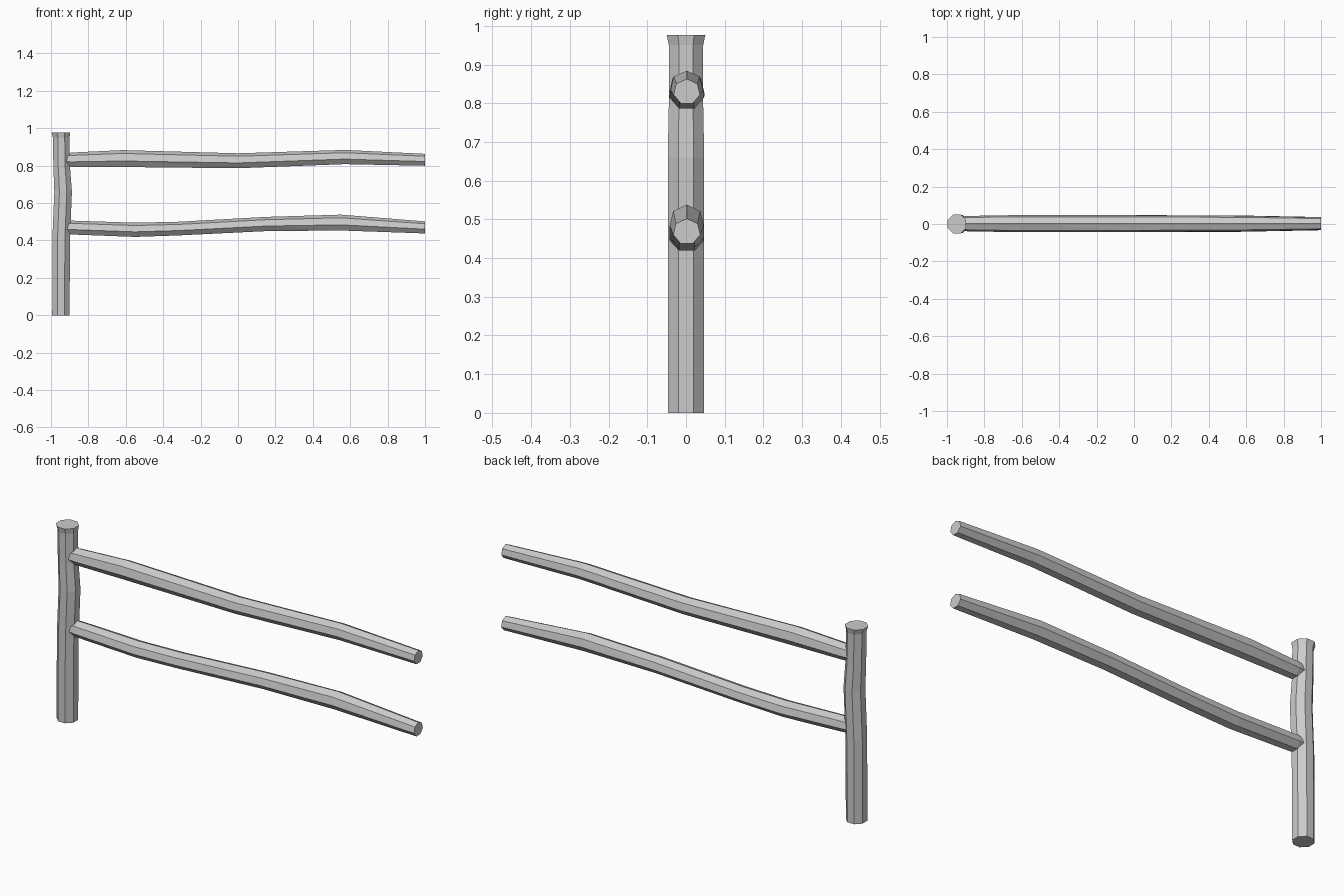
import bpy
import bmesh
from math import cos, sin, tau
from mathutils import Vector

cube = bpy.data.objects.get("Cube")
if cube:
    bpy.data.objects.remove(cube, do_unlink=True)

wood = bpy.data.materials.new("weathered_grey")
wood.use_nodes = True
grey = (0.6, 0.6, 0.6, 1)
wood.diffuse_color = grey
wood.node_tree.nodes["Principled BSDF"].inputs["Base Color"].default_value = grey


def log(name, stations, axis, sides, turn=0.0):
    """Loft a faceted log through (centre, radius_a, radius_b) stations."""
    bm = bmesh.new()
    rings = []
    for centre, ra, rb in stations:
        ring = []
        for i in range(sides):
            a = turn + tau * i / sides
            u, v = ra * cos(a), rb * sin(a)
            offset = Vector((u, v, 0)) if axis == "Z" else Vector((0, u, v))
            ring.append(bm.verts.new(Vector(centre) + offset))
        rings.append(ring)
    for low, high in zip(rings, rings[1:]):
        for i in range(sides):
            j = (i + 1) % sides
            # Split each panel for the hand-hewn facets
            bm.faces.new((low[i], low[j], high[j]))
            bm.faces.new((low[i], high[j], high[i]))
    bm.faces.new(rings[0][::-1])
    bm.faces.new(rings[-1])
    bmesh.ops.recalc_face_normals(bm, faces=bm.faces)
    mesh = bpy.data.meshes.new(name)
    bm.to_mesh(mesh)
    bm.free()
    mesh.materials.append(wood)
    obj = bpy.data.objects.new(name, mesh)
    bpy.context.collection.objects.link(obj)
    return obj


# Upright post, slightly bowed, with a splayed top
post = [(0, -0.947, 0.05), (0.42, -0.945, 0.051), (0.66, -0.935, 0.051),
        (0.8, -0.943, 0.048), (0.95, -0.945, 0.048), (0.976, -0.947, 0.054)]
log("post", [((x, 0, z), r, r) for z, x, r in post], "Z", 8, tau / 16)

# Rails: x, bottom z, top z, half depth
upper = [(-0.95, 0.8, 0.86, 0.036), (-0.89, 0.789, 0.87, 0.042),
         (-0.62, 0.788, 0.883, 0.047), (0, 0.782, 0.866, 0.046),
         (0.57, 0.804, 0.884, 0.043), (1, 0.796, 0.863, 0.035)]
lower = [(-0.95, 0.44, 0.495, 0.036), (-0.89, 0.428, 0.506, 0.042),
         (-0.55, 0.415, 0.495, 0.046), (-0.32, 0.423, 0.5, 0.046),
         (0.15, 0.446, 0.526, 0.046), (0.55, 0.449, 0.538, 0.045),
         (1, 0.434, 0.502, 0.036)]
for name, rail in (("upper_rail", upper), ("lower_rail", lower)):
    log(name, [((x, 0.002, (a + b) / 2), d, (b - a) / 2)
               for x, a, b, d in rail], "X", 7, tau / 4)
